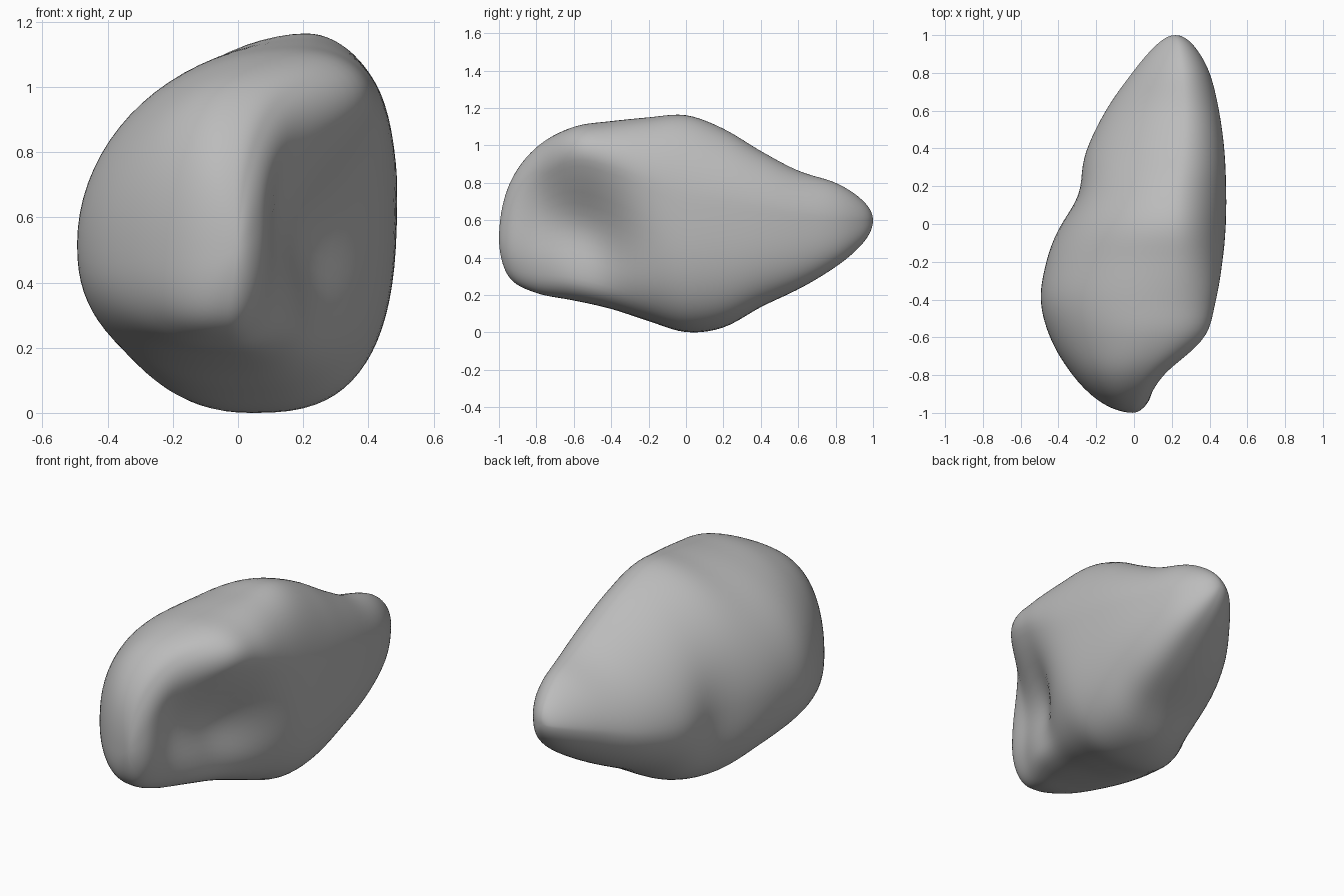
import bpy, bmesh
from math import sin, cos, pi, exp, acos, copysign

# Start clean of the default cube only
cube = bpy.data.objects.get("Cube")
if cube:
    bpy.data.objects.remove(cube, do_unlink=True)

RINGS = 80       # slices from the blunt front to the pointed back
SIDES = 80       # points round every slice

# Slices along the length:
# y, left x, right x, bottom z, top z, height of left, height of right, x of top, x of bottom
SLICES = [
    (-1, 0, 0, .5, .5, .5, .5, 0, 0),
    (-.95, -.165, .09, .3, .78, .5, .57, -.03, -.03),
    (-.8, -.325, .21, .21, .99, .5, .78, .02, -.02),
    (-.6, -.445, .41, .17, 1.1, .5, .9, .14, -.01),
    (-.4, -.495, .46, .125, 1.13, .52, .86, .17, 0),
    (-.2, -.465, .478, .06, 1.15, .52, .78, .2, .02),
    (0, -.4, .488, 0, 1.163, .5, .7, .21, .035),
    (.2, -.32, .488, .025, 1.09, .47, .68, .23, .08),
    (.4, -.25, .478, .135, .97, .46, .65, .26, .17),
    (.6, -.15, .45, .23, .865, .48, .62, .27, .22),
    (.8, -.01, .4, .35, .8, .54, .6, .26, .24),
    (.94, .11, .32, .47, .71, .58, .6, .24, .23),
    (1, .22, .22, .6, .6, .6, .6, .22, .22),
]
TURNS = [acos(-s[0]) for s in SLICES]


def slice_at(t):
    """Smoothly blend the neighbouring slices; the turn t keeps both ends round."""
    last = len(SLICES) - 1
    i = max(k for k in range(last) if TURNS[k] <= t + 1e-9)

    def slope(k, c):
        a, b = max(k - 1, 0), min(k + 1, last)
        return (SLICES[b][c] - SLICES[a][c]) / (TURNS[b] - TURNS[a])

    h = TURNS[i + 1] - TURNS[i]
    u = (t - TURNS[i]) / h
    blend = u * u * (3 - 2 * u)
    return [SLICES[i][c] * (1 - blend) + SLICES[i + 1][c] * blend
            + h * u * (1 - u) * ((1 - u) * slope(i, c) - u * slope(i + 1, c))
            for c in range(1, 9)]


def power(v, n):
    return copysign(abs(v) ** (2 / n), v)


def bump(d, width):
    return exp(-(d / width) ** 2 / 2)


def corner_roundness(y, right, upper):
    """How square each quarter curve is: blunt at the front, leaner behind."""
    if right:
        return max(1.9, 2.6 - .6 * (1 + y)) if upper else min(2.8, 2 + .8 * (1 + y))
    return 2.15 - .3 * (1 + y) if upper else 2.6 - .35 * (1 + y)


def surface_point(t, a):
    """One point of the stone: four quarter curves, then two hollows."""
    left, right, bottom, top, z_left, z_right, x_top, x_bottom = slice_at(t)
    y, c, s = -cos(t), cos(a), sin(a)
    n = corner_roundness(y, c > 0, s > 0)
    x_mid = x_top if s > 0 else x_bottom
    z_mid = z_right if c > 0 else z_left
    x = x_mid + power(c, n) * (right - x_mid if c > 0 else x_mid - left)
    z = z_mid + power(s, n) * (top - z_mid if s > 0 else z_mid - bottom)
    if c > 0:
        # slanting hollow beside and behind the front lobe
        dy, dz = y + .55, z - .56
        along, across = .6 * dy - .8 * dz, .8 * dy + .6 * dz
        x -= .22 * min(1, c * 1.6) * bump(along, .22) * bump(across, .17)
    else:
        # shallow valley behind the lobe on the other side
        x -= .045 * c * bump(y - .14, .1) * bump(z - .42, .25)
    return x, y, z


def make_stone():
    bm = bmesh.new()
    rings = [[bm.verts.new(surface_point(pi * r / RINGS, 2 * pi * k / SIDES))
              for k in range(SIDES)] for r in range(1, RINGS)]
    for near, far in zip(rings, rings[1:]):
        for k in range(SIDES):
            n = (k + 1) % SIDES
            bm.faces.new((near[k], near[n], far[n], far[k]))
    # close both ends on a single point
    for ring, t in ((rings[0], 0), (rings[-1], pi)):
        pole = bm.verts.new(surface_point(t, 0))
        for k in range(SIDES):
            bm.faces.new((ring[k], ring[(k + 1) % SIDES], pole))
    # soften the seams between the quarter curves
    for _ in range(2):
        bmesh.ops.smooth_vert(bm, verts=bm.verts, factor=.5,
                              use_axis_x=True, use_axis_y=True, use_axis_z=True)
    bmesh.ops.recalc_face_normals(bm, faces=bm.faces)
    mesh = bpy.data.meshes.new("stone")
    bm.to_mesh(mesh)
    bm.free()
    return bpy.data.objects.new("stone", mesh)


# Plain grey stone
grey = bpy.data.materials.new("stone grey")
grey.use_nodes = True
grey.diffuse_color = (.5, .5, .5, 1)
shader = grey.node_tree.nodes["Principled BSDF"]
shader.inputs["Base Color"].default_value = grey.diffuse_color
shader.inputs["Roughness"].default_value = .8

stone = make_stone()
bpy.context.collection.objects.link(stone)
stone.data.materials.append(grey)
stone.data.shade_smooth()
